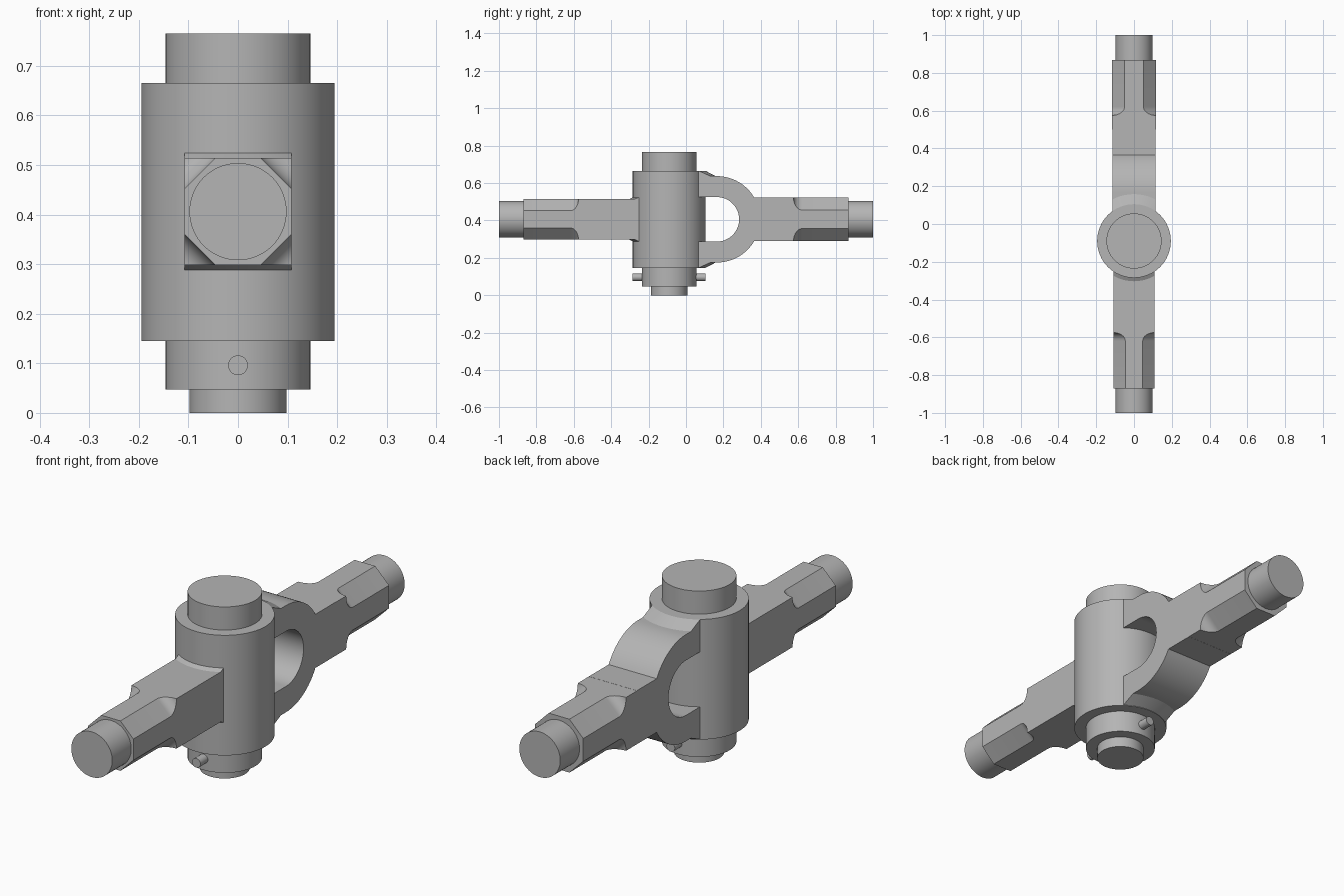
import bpy
import bmesh
from math import sin, cos, asin, pi, sqrt, radians
from mathutils import Matrix, Vector

cube = bpy.data.objects.get("Cube")
if cube:
    bpy.data.objects.remove(cube, do_unlink=True)

metal = bpy.data.materials.new("grey_metal")
metal.use_nodes = True
GREY = (0.46, 0.46, 0.46, 1)
metal.diffuse_color = GREY
metal.node_tree.nodes["Principled BSDF"].inputs["Base Color"].default_value = GREY

HUB_Y, HUB_R = -0.09, 0.195
MID_Z = 0.406


def finish(bm, name):
    bmesh.ops.recalc_face_normals(bm, faces=bm.faces)
    mesh = bpy.data.meshes.new(name)
    bm.to_mesh(mesh)
    bm.free()
    mesh.materials.append(metal)
    obj = bpy.data.objects.new(name, mesh)
    bpy.context.collection.objects.link(obj)
    bpy.ops.object.select_all(action="DESELECT")
    obj.select_set(True)
    bpy.context.view_layer.objects.active = obj
    bpy.ops.object.shade_smooth_by_angle(angle=radians(25))
    return obj


def cylinder(name, radius, start, end, segments=64):
    """Round bar between two points."""
    start, end = Vector(start), Vector(end)
    axis = end - start
    turn = Vector((0, 0, 1)).rotation_difference(axis).to_matrix().to_4x4()
    bm = bmesh.new()
    bmesh.ops.create_cone(bm, cap_ends=True, segments=segments, radius1=radius,
                          radius2=radius, depth=axis.length,
                          matrix=Matrix.Translation((start + end) / 2) @ turn)
    finish(bm, name)


def arm_bar(name, side, half, chamfer, y_start, y_cut, y_end):
    """Square bar whose corners are milled off, with a coved run-out."""
    depth = chamfer / sqrt(2)
    stations = [(y_start, 0)]
    steps = 8
    for i in range(steps + 1):
        a = pi / 2 * i / steps
        stations.append((y_cut + depth * (1 - cos(a)), chamfer * sin(a)))
    stations.append((y_end, chamfer))
    bm = bmesh.new()
    rings = []
    for y, c in stations:
        h, k = half, half - c
        outline = [(h, -k), (h, k), (k, h), (-k, h), (-h, k), (-h, -k), (-k, -h), (k, -h)]
        rings.append([bm.verts.new((x, side * y, MID_Z + z)) for x, z in outline])
    for a, b in zip(rings, rings[1:]):
        for i in range(8):
            j = (i + 1) % 8
            bm.faces.new((a[i], a[j], b[j], b[i]))
    bm.faces.new(rings[0])
    bm.faces.new(rings[-1])
    bmesh.ops.remove_doubles(bm, verts=bm.verts, dist=0.00001)
    finish(bm, name)


def flare(name, side, half, reach, z_tip, z_base):
    """Slice of a cone blending an arm into the hub."""
    bm = bmesh.new()
    flip = Matrix.Scale(1 if z_tip > z_base else -1, 4, (0, 0, 1))
    bmesh.ops.create_cone(
        bm, cap_ends=True, segments=64, radius1=HUB_R + reach, radius2=HUB_R,
        depth=abs(z_tip - z_base),
        matrix=Matrix.Translation((0, HUB_Y, (z_tip + z_base) / 2)) @ flip)
    cuts = [((half, 0, 0), (1, 0, 0)), ((-half, 0, 0), (-1, 0, 0)),
            ((0, HUB_Y, 0), (0, -side, 0))]
    for point, normal in cuts:
        bmesh.ops.bisect_plane(bm, geom=bm.verts[:] + bm.edges[:] + bm.faces[:],
                               plane_co=point, plane_no=normal, clear_outer=True)
        bmesh.ops.holes_fill(bm, edges=bm.edges[:], sides=0)
    finish(bm, name)


def fork(name, half, outer, inner, centre_y, arm_half, y_end):
    """C-shaped yoke that runs into the back arm."""
    def arc(radius, a0, a1, steps):
        angles = [a0 + (a1 - a0) * i / steps for i in range(steps + 1)]
        return [(centre_y + radius * cos(a), radius * sin(a)) for a in angles]
    join = asin(arm_half / outer)
    outline = [(0, outer)] + arc(outer, pi / 2, join, 16)
    outline += [(y_end, arm_half), (y_end, -arm_half)]
    outline += arc(outer, -join, -pi / 2, 16) + [(0, -outer), (0, -inner)]
    outline += arc(inner, -pi / 2, pi / 2, 32) + [(0, inner)]
    bm = bmesh.new()
    face = bm.faces.new([bm.verts.new((-half, y, MID_Z + z)) for y, z in outline])
    result = bmesh.ops.extrude_face_region(bm, geom=[face])
    moved = [v for v in result["geom"] if isinstance(v, bmesh.types.BMVert)]
    bmesh.ops.translate(bm, verts=moved, vec=(2 * half, 0, 0))
    finish(bm, name)


# Hub, its stepped shaft and the cross pin
for part, radius, low, high in [("hub", HUB_R, 0.145, 0.665),
                                ("upper_shaft", 0.146, 0.66, 0.765),
                                ("lower_shaft", 0.146, 0.047, 0.15),
                                ("shaft_end", 0.098, 0, 0.05)]:
    cylinder(part, radius, (0, HUB_Y, low), (0, HUB_Y, high))
cylinder("cross_pin", 0.02, (0, HUB_Y - HUB_R, 0.096), (0, HUB_Y + HUB_R, 0.096), 24)

# Front arm
arm_bar("front_arm", -1, 0.108, 0.062, 0.2, 0.575, 0.87)
cylinder("front_arm_tip", 0.098, (0, -0.86, MID_Z), (0, -1, MID_Z))

# Back arm with its fork
fork("back_fork", 0.115, 0.231, 0.119, 0.165, 0.116, 0.5)
arm_bar("back_arm", 1, 0.1155, 0.066, 0.5, 0.575, 0.868)
cylinder("back_arm_tip", 0.098, (0, 0.86, MID_Z), (0, 1, MID_Z))

# Blends between the arms and the hub
for word, s in (("upper", 1), ("lower", -1)):
    flare(word + "_fork_blend", 1, 0.115, 0.055, MID_Z + s * 0.259, MID_Z + s * 0.23)
    flare(word + "_arm_blend", -1, 0.108, 0.02, MID_Z + s * 0.118, MID_Z + s * 0.107)
